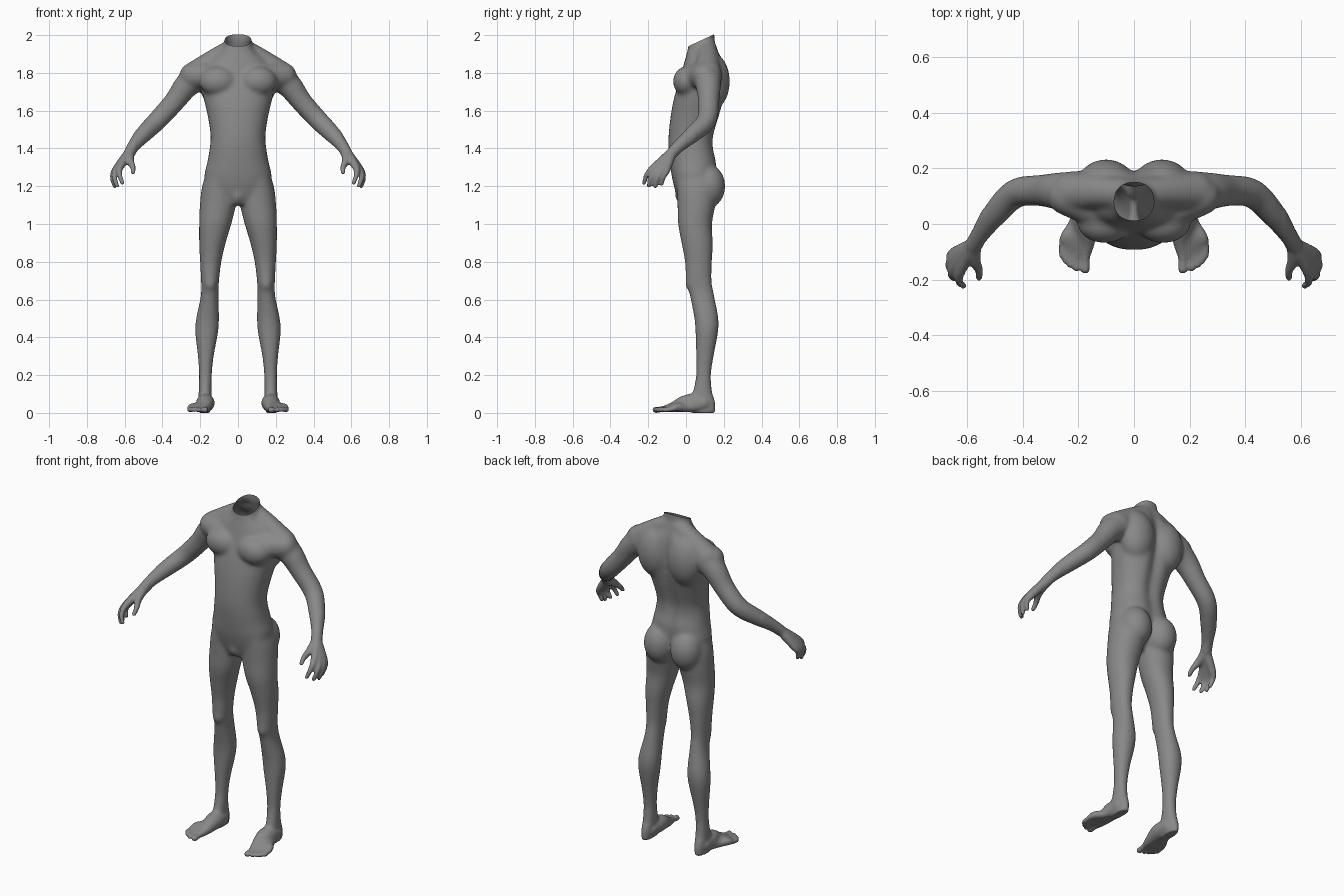
import bpy
import bmesh
from math import cos, sin, pi, exp, copysign
from mathutils import Vector, Matrix, Quaternion

cube = bpy.data.objects.get("Cube")
if cube:
    bpy.data.objects.remove(cube, do_unlink=True)

SIDES = 24
bm = bmesh.new()


def spline(rows, steps=4):
    """Smooth a list of number rows with a Catmull-Rom curve."""
    rows = [Vector(r) for r in rows]
    pts = [rows[0]] + rows + [rows[-1]]
    out = []
    for a, b, c, d in zip(pts, pts[1:], pts[2:], pts[3:]):
        for i in range(steps):
            t = i / steps
            out.append((b * 2 + (c - a) * t + (a * 2 - b * 5 + c * 4 - d) * t ** 2
                        + (b * 3 - a - c * 3 + d) * t ** 3) / 2)
    return out + [rows[-1]]


def skin(rings):
    """Bridge rings of points into a closed shell."""
    loops = [[bm.verts.new(p) for p in ring] for ring in rings]
    for low, high in zip(loops, loops[1:]):
        n = len(low)
        for i in range(n):
            j = (i + 1) % n
            bm.faces.new((low[i], low[j], high[j], high[i]))
    bm.faces.new(loops[0][::-1])
    bm.faces.new(loops[-1])


def trunk(rows, power):
    """Loft level rings: height, x from, x to, front y, back y, back groove."""
    rings = []
    for z, x0, x1, y0, y1, groove in spline(rows):
        ring = []
        for i in range(SIDES * 2):
            c, s = cos(pi * i / SIDES), sin(pi * i / SIDES)
            x = (x0 + x1) / 2 + (x1 - x0) / 2 * copysign(abs(c) ** power, c)
            y = (y0 + y1) / 2 + (y1 - y0) / 2 * copysign(abs(s) ** power, s)
            if s > 0:
                y -= groove * exp(-(x / .035) ** 2)
            ring.append((x, y, z))
        rings.append(ring)
    skin(rings)


def blob(centre, size):
    m = Matrix.Translation(centre) @ Matrix.Diagonal((*size, 1))
    bmesh.ops.create_icosphere(bm, subdivisions=4, radius=1, matrix=m)


def tube(*rows):
    """Round limb through x, y, z, radius rows with ball ends."""
    pts = spline([Vector(r) for r in rows])
    centres = [p.xyz for p in pts]
    old = Vector((0, 0, 1))
    turn = Quaternion()
    rings = []
    for i, p in enumerate(pts):
        way = (centres[min(i + 1, len(pts) - 1)] - centres[max(i - 1, 0)]).normalized()
        turn = old.rotation_difference(way) @ turn
        old = way
        rings.append([p.xyz + turn @ Vector((cos(2 * pi * k / SIDES), sin(2 * pi * k / SIDES), 0)) * p.w
                      for k in range(SIDES)])
    skin(rings)
    for p in (pts[0], pts[-1]):
        blob(p.xyz, [p.w] * 3)


# Leg
trunk([(1.3, .02, .155, -.06, .14, 0),
       (1.2, .01, .19, -.05, .165, 0),
       (1.1, .012, .202, -.045, .155, 0),
       (1, .035, .206, -.042, .138, 0),
       (.9, .065, .206, -.024, .142, 0),
       (.8, .088, .201, -.006, .138, 0),
       (.7, .1, .196, 0, .136, 0),
       (.62, .103, .197, .02, .15, 0),
       (.5, .1, .222, .044, .172, 0),
       (.42, .106, .226, .05, .169, 0),
       (.3, .128, .213, .053, .147, 0),
       (.2, .138, .207, .053, .133, 0),
       (.11, .14, .209, .035, .14, 0),
       (.05, .142, .21, .02, .155, 0),
       (0, .148, .205, .03, .154, 0)], .95)
# Kneecap
blob((.148, .03, .69), (.035, .035, .05))

# Foot and toes, fanned from the ankle
for i, (x, y) in enumerate([(.175, -.162), (.207, -.16), (.228, -.147), (.245, -.132), (.258, -.113)]):
    r = .017 if i == 0 else .0125
    low = i * .006
    tube((.175, .09, .05, .045),
         (.172 + i * .009, .01, .052 - low, .048 - low),
         (.168 + i * .019, -.07 + i * .006, .03, .027 - low / 4),
         (x, y + .04, .02, r),
         (x, y, .016, r))

# Buttock, chest and shoulder blade
blob((.088, .118, 1.2), (.09, .09, .115))
blob((.105, .005, 1.755), (.1, .074, .08))
blob((.1, .14, 1.755), (.105, .092, .15))
tube((.1, .04, 1.78, .07), (.24, .1, 1.785, .07))
# Slope from neck to shoulder
tube((.03, .11, 1.925, .055), (.12, .115, 1.87, .06), (.22, .115, 1.795, .072))

# Arm
tube((.21, .115, 1.785, .076),
     (.275, .118, 1.73, .067),
     (.335, .12, 1.65, .057),
     (.425, .11, 1.55, .053),
     (.5, .035, 1.475, .046),
     (.55, -.035, 1.415, .034),
     (.575, -.075, 1.375, .031))

# Fingers, each with its share of the palm: knuckle, bend and tip
for knuckle, bend, tip in [
        ((.622, -.165, 1.305), (.628, -.205, 1.265), (.612, -.222, 1.218)),
        ((.64, -.147, 1.292), (.655, -.183, 1.25), (.64, -.197, 1.202)),
        ((.648, -.125, 1.286), (.664, -.152, 1.245), (.652, -.163, 1.2)),
        ((.645, -.103, 1.285), (.66, -.12, 1.25), (.65, -.13, 1.212))]:
    tube((.578, -.078, 1.372, .028), (*knuckle, .02), (*bend, .0145), (*tip, .012))
# Thumb
tube((.575, -.08, 1.37, .028), (.572, -.13, 1.335, .022), (.556, -.168, 1.3, .015), (.556, -.193, 1.272, .012))

# Mirror every sided part across the middle
copy = bmesh.ops.duplicate(bm, geom=bm.verts[:] + bm.edges[:] + bm.faces[:])["geom"]
bmesh.ops.scale(bm, vec=(-1, 1, 1), verts=[g for g in copy if isinstance(g, bmesh.types.BMVert)])

# Torso and neck
torso = [(1.1, .07, -.03, .08, 0),
         (1.17, .15, -.055, .13, 0),
         (1.25, .178, -.075, .16, .01),
         (1.33, .162, -.086, .165, .015),
         (1.4, .15, -.092, .15, .015),
         (1.47, .145, -.092, .153, .02),
         (1.58, .162, -.08, .185, .025),
         (1.68, .185, -.06, .21, .03),
         (1.78, .195, -.03, .218, .03),
         (1.86, .155, -.008, .205, .025),
         (1.92, .09, .008, .175, .01),
         (1.97, .071, .015, .152, 0),
         (2.06, .071, .015, .15, 0)]
trunk([(z, -w, w, a, b, g) for z, w, a, b, g in torso], .88)
# Plain rounded groin
blob((0, -.025, 1.155), (.036, .034, .048))

bmesh.ops.recalc_face_normals(bm, faces=bm.faces)
mesh = bpy.data.meshes.new("body")
bm.to_mesh(mesh)
bm.free()
body = bpy.data.objects.new("body", mesh)
bpy.context.collection.objects.link(body)

# Fuse the parts into one skin
fuse = body.modifiers.new("fuse", "REMESH")
fuse.mode = "VOXEL"
fuse.voxel_size = .007
graph = bpy.context.evaluated_depsgraph_get()
fused = bpy.data.meshes.new_from_object(body.evaluated_get(graph))
body.modifiers.clear()
body.data = fused
fused.name = "body_skin"

# Relax the seams, gently on hands and feet, then open the neck
bm = bmesh.new()
bm.from_mesh(fused)
broad = [v for v in bm.verts if abs(v.co.x) < .54 and v.co.z > .09]
for i in range(18):
    bmesh.ops.smooth_vert(bm, verts=bm.verts if i < 3 else broad, factor=.5,
                          use_axis_x=True, use_axis_y=True, use_axis_z=True)
bmesh.ops.bisect_plane(bm, geom=bm.verts[:] + bm.edges[:] + bm.faces[:],
                       plane_co=(0, .14, 2), plane_no=(0, -.06, .13), clear_outer=True)
for f in bm.faces:
    f.smooth = True
bm.to_mesh(fused)
bm.free()

# Single plain grey
grey = bpy.data.materials.new("plain_grey")
grey.use_nodes = True
colour = (.25, .25, .25, 1)
grey.diffuse_color = colour
grey.node_tree.nodes["Principled BSDF"].inputs["Base Color"].default_value = colour
fused.materials.clear()
fused.materials.append(grey)
